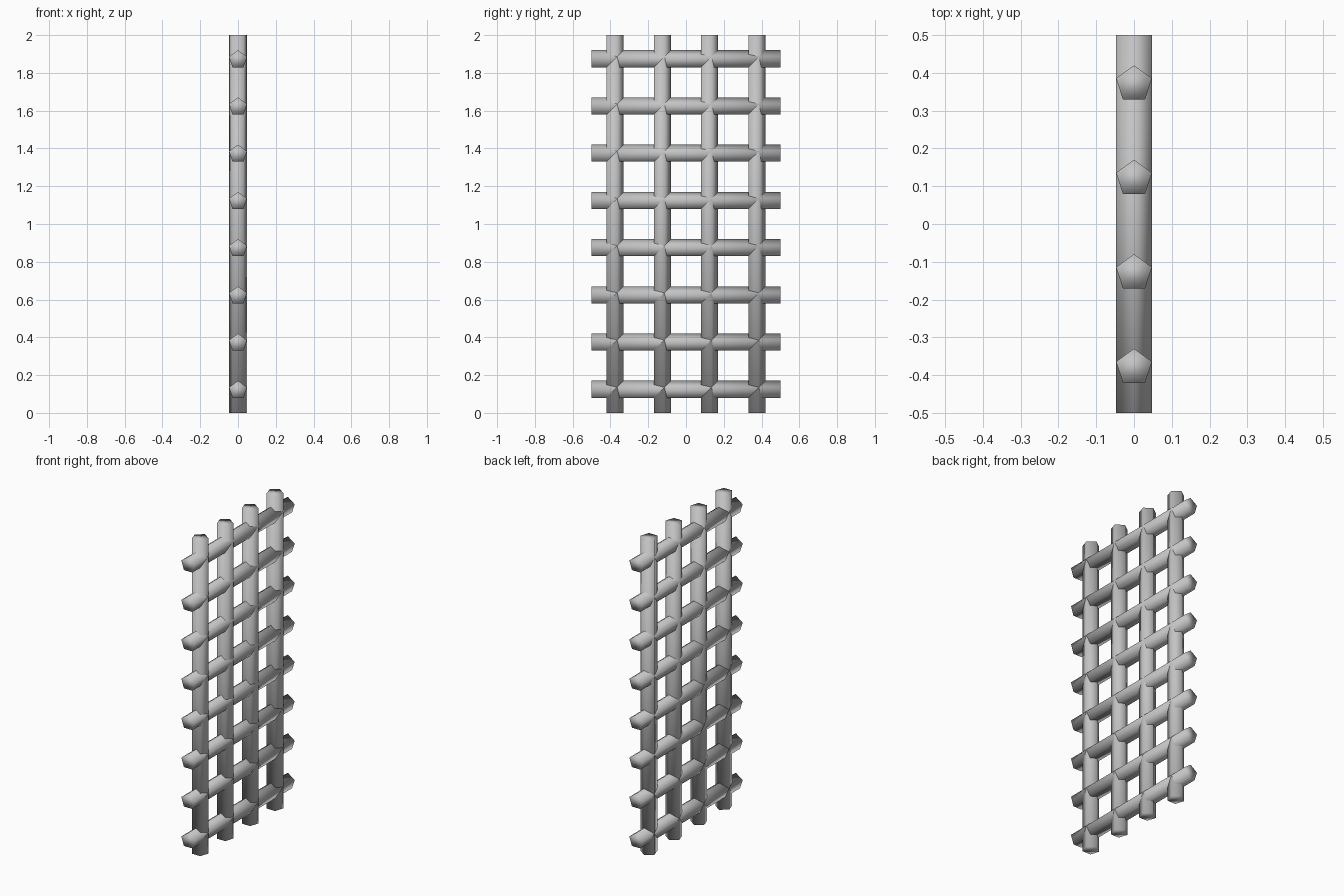
import bpy, bmesh
from math import sin, cos, pi

default_cube = bpy.data.objects.get("Cube")
if default_cube:
    bpy.data.objects.remove(default_cube, do_unlink=True)

grey = bpy.data.materials.new("light_grey_metal")
grey.use_nodes = True
colour = (0.55, 0.55, 0.55, 1)
grey.diffuse_color = colour
grey.node_tree.nodes["Principled BSDF"].inputs["Base Color"].default_value = colour

SIDES = 5
RADIUS = 0.05
DROP = RADIUS * (1 - cos(pi / SIDES)) / 2  # centres the pentagon's height
SPACING = 0.25
HEIGHT, WIDTH = 2.0, 1.0


def bar(name, position, length, upright):
    """Capped five-sided bar, its ridge pointing to +y (upright) or +z (level)."""
    bm = bmesh.new()
    rings = []
    for end in (-length / 2, length / 2):
        ring = []
        for i in range(SIDES):
            a = 2 * pi * i / SIDES
            across, ridge = RADIUS * sin(a), RADIUS * cos(a) - DROP
            ring.append(bm.verts.new((across, ridge, end) if upright
                                     else (across, end, ridge)))
        rings.append(ring)
        bm.faces.new(ring)
    for i in range(SIDES):
        j = (i + 1) % SIDES
        bm.faces.new((rings[0][i], rings[0][j], rings[1][j], rings[1][i]))
    bmesh.ops.recalc_face_normals(bm, faces=bm.faces)
    for face in bm.faces:
        face.smooth = True
    mesh = bpy.data.meshes.new(name)
    bm.to_mesh(mesh)
    bm.free()
    mesh.materials.append(grey)
    obj = bpy.data.objects.new(name, mesh)
    obj.location = position
    bpy.context.collection.objects.link(obj)


# Upright bars
for n in range(4):
    y = -WIDTH / 2 + SPACING * (n + 0.5)
    bar(f"upright_bar_{n + 1}", (0, y, HEIGHT / 2), HEIGHT, True)

# Level cross bars
for n in range(8):
    bar(f"cross_bar_{n + 1}", (0, 0, SPACING * (n + 0.5)), WIDTH, False)
